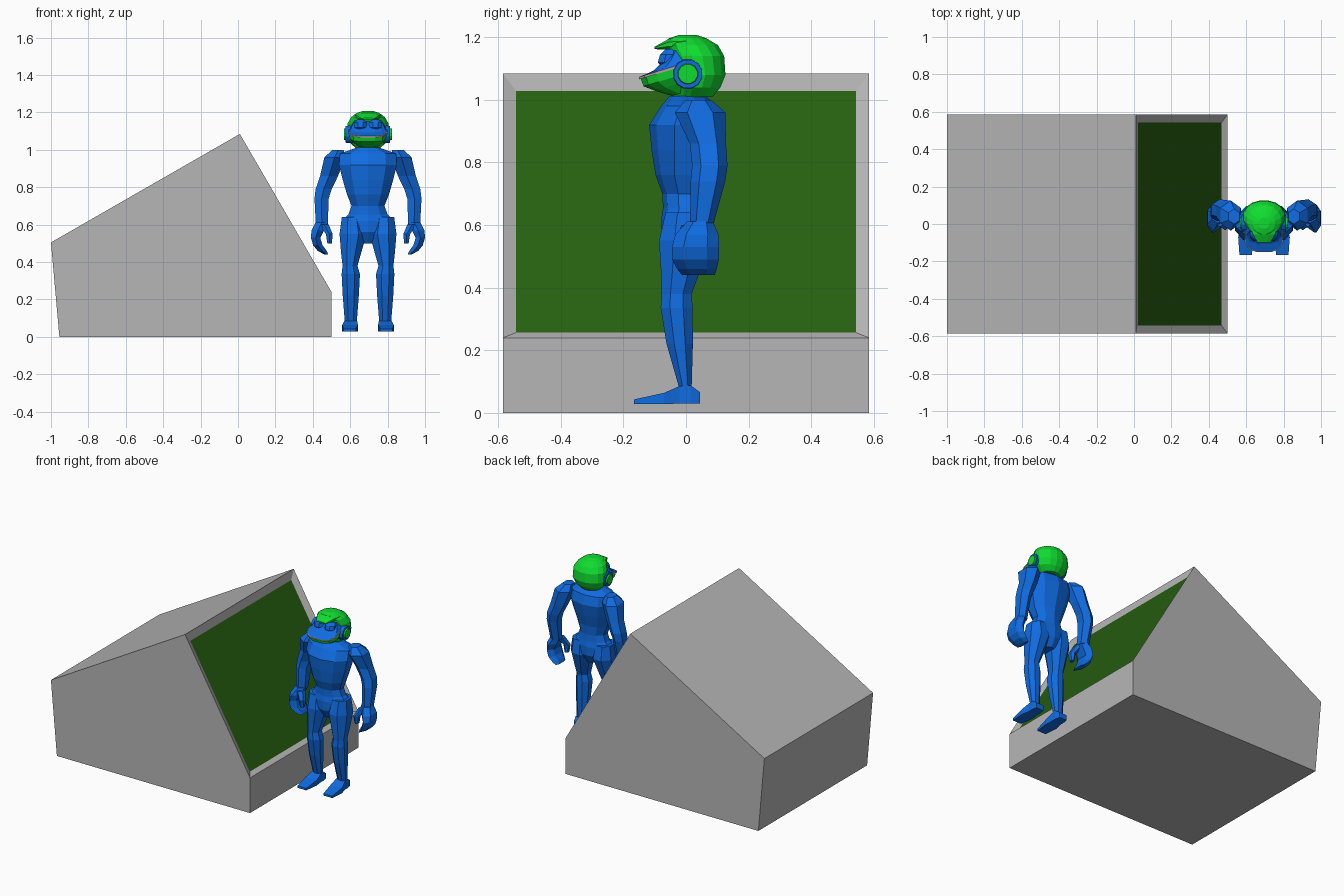
import bpy, bmesh, math
from mathutils import Vector

CX = 0.695  # figure stands beside the block


def material(name, rgb):
    m = bpy.data.materials.new(name)
    m.diffuse_color = (*rgb, 1)
    return m


GREY = material("grey", (0.47, 0.47, 0.47))
DARK_GREEN = material("dark green", (0.019, 0.115, 0.005))
BLUE = material("blue", (0.005, 0.15, 0.76))
GREEN = material("bright green", (0.005, 0.72, 0.03))
TAN = material("lip tan", (0.45, 0.38, 0.33))


def finish(name, bm, *mats):
    bmesh.ops.recalc_face_normals(bm, faces=bm.faces)
    me = bpy.data.meshes.new(name)
    bm.to_mesh(me)
    bm.free()
    ob = bpy.data.objects.new(name, me)
    bpy.context.collection.objects.link(ob)
    for m in mats:
        me.materials.append(m)
    return ob


def loft(name, rings, mat, n=8, axis='z', side=1, power=1.0, slope=0.0):
    """Flat-sided skin through rings (t, a, b, ra, rb) along an axis.
    a, b are the ring centre; slope tilts horizontal rings up to the back."""
    bm = bmesh.new()
    loops = []
    k = 1 / math.cos(math.pi / n)
    for t, a, b, ra, rb in rings:
        loop = []
        for i in range(n):
            ang = 2 * math.pi * (i + 0.5) / n
            c, s = math.cos(ang) * k, math.sin(ang) * k
            u = a + ra * math.copysign(abs(c) ** power, c)
            v = b + rb * math.copysign(abs(s) ** power, s)
            p = {'z': (u, v, t), 'y': (u, t, v), 'x': (t, u, v)}[axis]
            loop.append(bm.verts.new((CX + side * p[0], p[1],
                                      p[2] + slope * (p[1] + 0.148))))
        loops.append(loop)
    for l0, l1 in zip(loops, loops[1:]):
        for i in range(n):
            j = (i + 1) % n
            bm.faces.new((l0[i], l0[j], l1[j], l1[i]))
    bm.faces.new(loops[0])
    bm.faces.new(loops[-1])
    return finish(name, bm, mat)


# Wedge block with a recessed dark panel on its steep side
bm = bmesh.new()
profile = [(-0.955, 0), (-1, 0.505), (0.01, 1.085), (0.5, 0.24), (0.5, 0)]
face = bm.faces.new([bm.verts.new((x, -0.585, z)) for x, z in profile])
ext = bmesh.ops.extrude_face_region(bm, geom=[face])
bmesh.ops.translate(bm, vec=(0, 1.17, 0),
                    verts=[g for g in ext["geom"] if isinstance(g, bmesh.types.BMVert)])
bmesh.ops.recalc_face_normals(bm, faces=bm.faces)
panel = max(bm.faces, key=lambda f: f.normal.dot(Vector((0.865, 0, 0.5))))
bmesh.ops.inset_region(bm, faces=[panel], thickness=0.06, depth=-0.019)
bmesh.ops.translate(bm, vec=(0.006, 0, -0.0104), verts=panel.verts)
panel.material_index = 1
finish("wedge_block", bm, GREY, DARK_GREEN)

# Torso from hips to neck
loft("torso", [
    (0.50, 0, 0, 0.03, 0.045), (0.56, 0, 0, 0.11, 0.075), (0.62, 0, 0, 0.14, 0.075),
    (0.655, 0, 0, 0.105, 0.07), (0.70, 0, -0.002, 0.088, 0.07),
    (0.76, 0, -0.01, 0.112, 0.083), (0.84, 0, -0.005, 0.135, 0.10),
    (0.92, 0, 0, 0.155, 0.112), (0.98, 0, 0.01, 0.15, 0.085),
    (1.012, 0, 0.005, 0.06, 0.055)], BLUE, n=10)

for side, tag in ((-1, "left"), (1, "right")):
    # Arm
    loft(tag + "_arm", [
        (1.0, 0.16, 0.04, 0.03, 0.035), (0.96, 0.178, 0.045, 0.055, 0.07),
        (0.86, 0.208, 0.07, 0.048, 0.05), (0.79, 0.237, 0.076, 0.043, 0.049),
        (0.74, 0.248, 0.07, 0.038, 0.048), (0.60, 0.247, 0.05, 0.032, 0.032)],
        BLUE, n=6, side=side)
    # Curled hand: palm with fingers, and thumb
    loft(tag + "_hand", [
        (0.612, 0.247, 0.045, 0.033, 0.035), (0.57, 0.268, 0.035, 0.034, 0.06),
        (0.53, 0.28, 0.03, 0.025, 0.065), (0.49, 0.268, 0.03, 0.025, 0.065),
        (0.46, 0.245, 0.035, 0.024, 0.055), (0.44, 0.222, 0.04, 0.01, 0.045)],
        BLUE, n=6, side=side)
    loft(tag + "_thumb", [
        (0.60, 0.235, 0.02, 0.025, 0.03), (0.55, 0.207, -0.008, 0.018, 0.022),
        (0.50, 0.205, -0.005, 0.012, 0.016)], BLUE, n=6, side=side)
    # Leg
    loft(tag + "_leg", [
        (0.64, 0.085, 0, 0.055, 0.065), (0.55, 0.08, -0.003, 0.072, 0.083),
        (0.45, 0.09, -0.018, 0.054, 0.062), (0.38, 0.096, -0.03, 0.04, 0.048),
        (0.335, 0.092, -0.03, 0.049, 0.051), (0.22, 0.092, -0.02, 0.043, 0.042),
        (0.08, 0.092, -0.002, 0.032, 0.02)], BLUE, n=8, side=side)
    # Foot
    loft(tag + "_foot", [
        (0.045, 0.092, 0.048, 0.027, 0.018), (0.015, 0.092, 0.059, 0.034, 0.029),
        (-0.02, 0.092, 0.058, 0.034, 0.028), (-0.07, 0.096, 0.046, 0.042, 0.018),
        (-0.166, 0.098, 0.036, 0.033, 0.007)], BLUE, n=4, axis='y', side=side, power=1)
    # Eye bulge
    loft(tag + "_eye", [
        (1.105, 0.04, -0.055, 0.018, 0.02), (1.12, 0.04, -0.055, 0.035, 0.035),
        (1.145, 0.04, -0.05, 0.035, 0.033), (1.163, 0.04, -0.045, 0.018, 0.02)],
        BLUE, n=8, side=side)
    # Ear cup: blue ring and green cap
    loft(tag + "_ear_ring", [(0.08, 0.006, 1.083, 0.047, 0.047),
                             (0.119, 0.006, 1.083, 0.045, 0.045)], BLUE, n=12, axis='x', side=side)
    loft(tag + "_ear_cap", [(0.10, 0.006, 1.083, 0.037, 0.037),
                            (0.128, 0.006, 1.083, 0.03, 0.03)], GREEN, n=12, axis='x', side=side)

# Helmet shell and its peak
loft("helmet", [
    (1.01, 0, 0.025, 0.065, 0.06), (1.04, 0, 0.037, 0.10, 0.073),
    (1.08, 0, 0.046, 0.112, 0.08), (1.14, 0, 0.036, 0.11, 0.086),
    (1.175, 0, 0.017, 0.09, 0.085), (1.197, 0, 0.005, 0.06, 0.06),
    (1.207, 0, 0.005, 0.03, 0.03)], GREEN, n=16)
loft("helmet_peak", [
    (0.0, 0, 1.178, 0.075, 0.024), (-0.055, 0, 1.178, 0.06, 0.017),
    (-0.10, 0, 1.166, 0.035, 0.004)], GREEN, n=8, axis='y')

# Face with wide snout, lips and lower jaw, all tilted up to the back
loft("snout", [
    (1.074, 0, -0.064, 0.10, 0.082), (1.080, 0, -0.04, 0.094, 0.065),
    (1.098, 0, -0.028, 0.085, 0.048), (1.125, 0, -0.018, 0.07, 0.036)],
    BLUE, n=12, power=0.7, slope=0.3)
loft("lips", [(1.066, 0, -0.064, 0.103, 0.086), (1.074, 0, -0.064, 0.103, 0.086)],
     TAN, n=12, power=0.7, slope=0.3)
loft("jaw", [
    (0.982, 0, -0.01, 0.055, 0.035), (1.015, 0, -0.045, 0.08, 0.055),
    (1.04, 0, -0.06, 0.096, 0.076), (1.066, 0, -0.062, 0.10, 0.082)],
    GREEN, n=12, power=0.75, slope=0.3)
